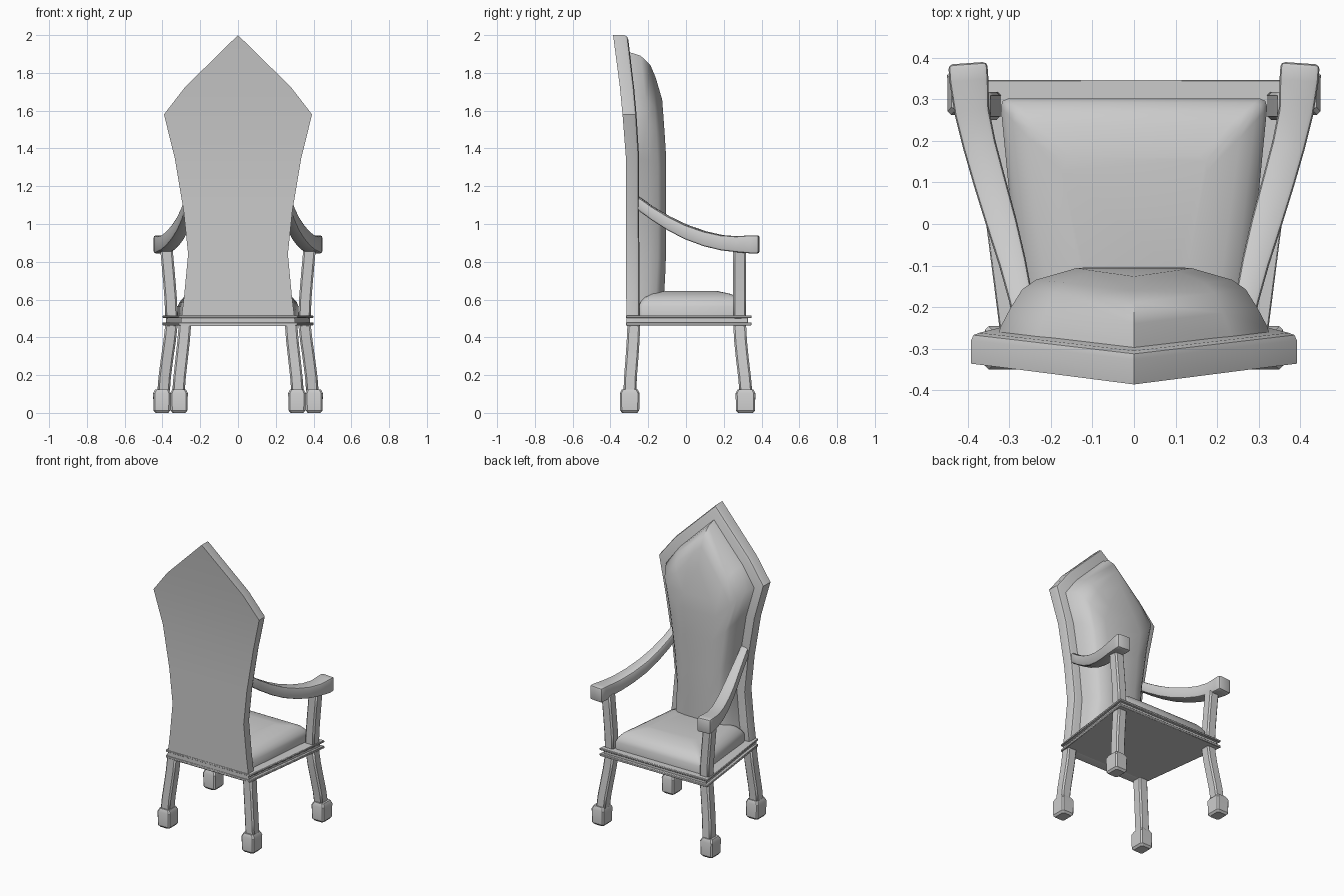
import bpy, bmesh
from math import radians
from mathutils import Vector

if "Cube" in bpy.data.objects:
    bpy.data.objects.remove(bpy.data.objects["Cube"])


def finish(name, bm, bevel=0.0, segs=2, mirror=False, smooth=40):
    """Clean, bevel sharp edges, shade, optionally mirror across x."""
    bmesh.ops.remove_doubles(bm, verts=bm.verts, dist=0.0005)
    bmesh.ops.recalc_face_normals(bm, faces=bm.faces)
    if bevel:
        edges = [e for e in bm.edges
                 if len(e.link_faces) == 2 and e.calc_face_angle(0) > radians(50)]
        bmesh.ops.bevel(bm, geom=edges, offset=bevel, segments=segs, profile=0.5,
                        affect='EDGES', clamp_overlap=True)
    me = bpy.data.meshes.new(name)
    bm.to_mesh(me)
    bm.free()
    ob = bpy.data.objects.new(name, me)
    bpy.context.collection.objects.link(ob)
    bpy.ops.object.select_all(action='DESELECT')
    bpy.context.view_layer.objects.active = ob
    ob.select_set(True)
    bpy.ops.object.shade_smooth_by_angle(angle=radians(smooth))
    if mirror:
        ob.modifiers.new("mirror", 'MIRROR')
    return ob


def loft(rings, caps=True):
    """Skin a list of equal-length closed rings."""
    bm = bmesh.new()
    vs = [[bm.verts.new(p) for p in r] for r in rings]
    n = len(vs[0])
    for a, b in zip(vs, vs[1:]):
        for i in range(n):
            j = (i + 1) % n
            bm.faces.new((a[i], a[j], b[j], b[i]))
    if caps:
        bm.faces.new(vs[0])
        bm.faces.new(vs[-1])
    return bm


def interp(z, table):
    for (z0, v0), (z1, v1) in zip(table, table[1:]):
        if z <= z1:
            return v0 + (v1 - v0) * max(0, z - z0) / (z1 - z0)
    return table[-1][1]


def rect(x, y, z, w, d):
    return [(x - w, y - d, z), (x + w, y - d, z), (x + w, y + d, z), (x - w, y + d, z)]


def trapezoid(inset, z, fw, fy, bw, by):
    return [(-bw + inset, by + inset, z), (bw - inset, by + inset, z),
            (fw - inset, fy - inset, z), (-fw + inset, fy - inset, z)]


# Back panel: coffin-shaped outline leaning back toward the pointed top
BACK_Y = [(0.46, -0.316), (1.35, -0.318), (1.58, -0.336), (1.725, -0.35), (2.0, -0.386)]
FRONT_Y = [(0.46, -0.247), (1.35, -0.248), (1.58, -0.262), (1.725, -0.275), (2.0, -0.308)]
outline = [(0.305, 0.46), (0.285, 0.62), (0.264, 0.84), (0.288, 1.07),
           (0.335, 1.35), (0.392, 1.58), (0.28, 1.725), (0, 2.0)]
rings = []
for w, z in outline:
    yb, yf = interp(z, BACK_Y), interp(z, FRONT_Y)
    rings.append([(-w, yb, z), (w, yb, z), (w, yf, z), (-w, yf, z)])
bm = loft(rings, caps=False)
bm.verts.ensure_lookup_table()
bm.faces.new(bm.verts[:4])
bmesh.ops.remove_doubles(bm, verts=bm.verts, dist=0.0005)
bmesh.ops.recalc_face_normals(bm, faces=bm.faces)
# round only the front rim
rim = [e for e in bm.edges if len(e.link_faces) == 2 and e.calc_face_angle(0) > radians(50)
       and all(v.co.y > interp(v.co.z, FRONT_Y) - 0.01 for v in e.verts)]
bmesh.ops.bevel(bm, geom=rim, offset=0.018, segments=2, profile=0.5, affect='EDGES')
finish("back_panel", bm)

# Back cushion: nested outlines bulging forward from the panel
half = [(0.25, 0.50), (0.228, 0.62), (0.207, 0.84), (0.23, 1.07),
        (0.275, 1.35), (0.328, 1.555), (0.235, 1.68), (0, 1.912)]
bm = bmesh.new()
rows = []
for sx, k, dy in [(1, 1, -0.012), (0.98, 0.995, 0.012), (0.91, 0.985, 0.055), (0.82, 0.95, 0.10),
                  (0.72, 0.905, 0.12), (0.42, 0.82, 0.143)]:
    row = []
    for w, z in half:
        z = 0.5 + (z - 0.5) * k
        y = interp(z, FRONT_Y) + dy - 0.018 * max(0, 0.84 - z) / 0.34
        row.append((w * sx, y, z))
    rows.append(row)
prof_rings = []
for i in range(len(half)):
    right = [r[i] for r in rows]
    left = [(-x, y, z) for x, y, z in reversed(right)]
    prof_rings.append([bm.verts.new(p) for p in right + left])
for a, b in zip(prof_rings, prof_rings[1:]):
    for i in range(len(a) - 1):
        bm.faces.new((a[i], a[i + 1], b[i + 1], b[i]))
# close the upper tip and the hidden bottom
finish("back_cushion", bm, smooth=60)

# Seat: two trim slabs around a recessed core
SEAT = (0.40, 0.347, 0.315, -0.318)
for name, inset, z0, z1 in [("seat_lower_trim", 0, 0.463, 0.479),
                            ("seat_core", 0.018, 0.474, 0.508),
                            ("seat_upper_trim", 0, 0.502, 0.516)]:
    finish(name, loft([trapezoid(inset, z, *SEAT) for z in (z0, z1)]), 0.003, 1)

# Seat cushion
cush = [(0, 0.51), (0, 0.565), (0.012, 0.59), (0.032, 0.612), (0.065, 0.63), (0.14, 0.646)]
bm = loft([trapezoid(i, z, 0.322, 0.302, 0.268, -0.25) for i, z in cush])
corner = [e for e in bm.edges if abs(e.verts[0].co.z - e.verts[1].co.z) > 0.01]
bmesh.ops.bevel(bm, geom=corner, offset=0.02, segments=2, profile=0.5, affect='EDGES')
finish("seat_cushion", bm, smooth=60)

# Legs and arm posts: square sections swept along gentle curves (x, y, z)
legs = {
    "front_leg": [(0.394, 0.317, 0.11), (0.388, 0.31, 0.19), (0.375, 0.298, 0.29),
                  (0.362, 0.289, 0.38), (0.352, 0.284, 0.47)],
    "back_leg": [(0.315, -0.297, 0.11), (0.309, -0.294, 0.19), (0.298, -0.286, 0.29),
                 (0.288, -0.28, 0.38), (0.281, -0.276, 0.47)],
    "arm_post": [(0.352, 0.284, 0.50), (0.356, 0.284, 0.60), (0.363, 0.284, 0.69),
                 (0.371, 0.284, 0.78), (0.379, 0.284, 0.87)],
}
for name, path in legs.items():
    finish(name, loft([rect(x, y, z, 0.033, 0.034) for x, y, z in path]), 0.009, 1, True)

# Feet: chamfered blocks
for name, x, y in [("front_foot", 0.403, 0.315), ("back_foot", 0.312, -0.298)]:
    foot = [(0.034, 0), (0.044, 0.012), (0.046, 0.104), (0.036, 0.125)]
    bm = loft([rect(x, y, z, w, w + 0.006) for w, z in foot])
    corner = [e for e in bm.edges if abs(e.verts[0].co.z - e.verts[1].co.z) > 0.005]
    bmesh.ops.bevel(bm, geom=corner, offset=0.008, segments=1, affect='EDGES')
    finish(name, bm, mirror=True, smooth=30)

# Arms: sweep down and outward to a blocky end (x, y, z, half width, half height)
arm = [(0.255, -0.27, 1.122, 0.026, 0.036), (0.272, -0.18, 1.058, 0.029, 0.036),
       (0.293, -0.09, 1.003, 0.033, 0.037), (0.318, 0.0, 0.958, 0.037, 0.038),
       (0.347, 0.1, 0.922, 0.039, 0.039), (0.372, 0.19, 0.901, 0.040, 0.040),
       (0.390, 0.27, 0.893, 0.042, 0.042), (0.397, 0.345, 0.892, 0.047, 0.048),
       (0.400, 0.387, 0.892, 0.047, 0.048)]
rings = []
for i, (x, y, z, w, h) in enumerate(arm):
    a, b = arm[max(i - 1, 0)], arm[min(i + 1, len(arm) - 1)]
    t = (Vector(b[:3]) - Vector(a[:3])).normalized()
    side = Vector((t.y, -t.x, 0)).normalized()
    up = Vector((0, 0, 1))
    c = Vector((x, y, z))
    rings.append([c - side * w - up * h, c + side * w - up * h,
                  c + side * w + up * h, c - side * w + up * h])
finish("armrest", loft(rings), 0.011, 2, True)
